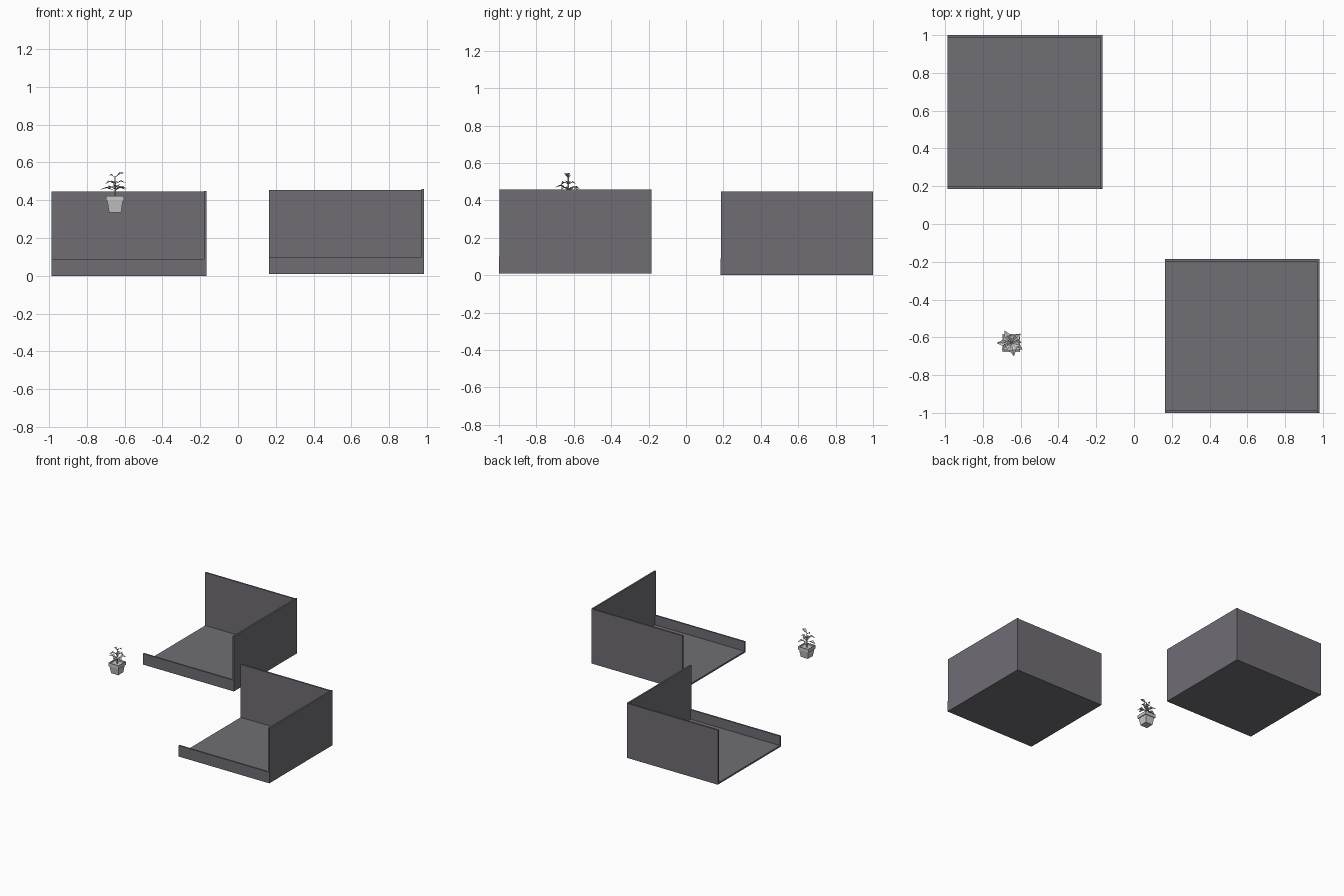
import bpy, bmesh
from math import cos, sin, radians
from mathutils import Vector, Matrix

cube = bpy.data.objects.get("Cube")
if cube:
    bpy.data.objects.remove(cube)


def material(name, rgb):
    m = bpy.data.materials.new(name)
    m.use_nodes = True
    m.diffuse_color = (*rgb, 1)
    m.node_tree.nodes["Principled BSDF"].inputs["Base Color"].default_value = (*rgb, 1)
    return m


wall_grey = material("wall_grey", (0.16, 0.152, 0.175))
floor_grey = material("floor_grey", (0.16, 0.157, 0.175))
pale_grey = material("pale_grey", (0.58, 0.58, 0.58))


def finish(name, bm, mat):
    mesh = bpy.data.meshes.new(name)
    bm.to_mesh(mesh)
    bm.free()
    mesh.materials.append(mat)
    obj = bpy.data.objects.new(name, mesh)
    bpy.context.collection.objects.link(obj)
    return obj


def box(name, low, high, mat):
    low, high = Vector(low), Vector(high)
    bm = bmesh.new()
    place = Matrix.Translation((low + high) / 2) @ Matrix.Diagonal((*(high - low), 1))
    bmesh.ops.create_cube(bm, size=1, matrix=place)
    return finish(name, bm, mat)


# Two open trays: floor, tall back and side walls, low front lip
W, D, H, LIP, T = 0.82, 0.815, 0.445, 0.09, 0.013


def tray(label, x, y, z):
    x2, y2 = x + W, y + D
    box(label + "_floor", (x, y + T, z), (x2 - T, y2 - T, z + T), floor_grey)
    box(label + "_back_wall", (x, y2 - T, z), (x2 - T, y2, z + H), wall_grey)
    box(label + "_side_wall", (x2 - T, y + 0.003, z), (x2, y2, z + H + 0.004), wall_grey)
    box(label + "_front_lip", (x, y, z), (x2 - T, y + T, z + LIP), wall_grey)
    box(label + "_lip_end", (x2 - T, y, z), (x2, y + 0.003, z + LIP), wall_grey)


tray("rear_tray", -0.987, 0.185, 0)
tray("front_tray", 0.163, -1.0, 0.01)

# Square tapered pot with a rim and sunken soil
PX, PY = -0.65, -0.63
bm = bmesh.new()
rings = []
for half, z in [(0.032, 0.335), (0.041, 0.395), (0.047, 0.395),
                (0.047, 0.421), (0.041, 0.421), (0.041, 0.41)]:
    rings.append([bm.verts.new((PX + sx * half, PY + sy * half, z))
                  for sx, sy in ((-1, -1), (1, -1), (1, 1), (-1, 1))])
for a, b in zip(rings, rings[1:]):
    for i in range(4):
        j = (i + 1) % 4
        bm.faces.new((a[i], a[j], b[j], b[i]))
bm.faces.new(rings[0][::-1])
bm.faces.new(rings[-1])
finish("pot", bm, pale_grey)

# Thin stem
bm = bmesh.new()
bmesh.ops.create_cone(bm, cap_ends=True, segments=5, radius1=0.005, radius2=0.003,
                      depth=0.12, matrix=Matrix.Translation((PX, PY, 0.468)))
finish("stem", bm, pale_grey)


# Leaves folded along the middle, each rising and then drooping
def leaf(bm, angle, z, length, width, rise, droop):
    out = Vector((cos(radians(angle)), sin(radians(angle)), 0))
    side = Vector((-out.y, out.x, 0)) * width / 2
    up = Vector((0, 0, 1))
    root = Vector((PX, PY, z))
    mid = root + out * length * 0.55 + up * rise
    tip = root + out * length + up * (rise - droop)
    lift = up * width * 0.2
    r, m, t, a, b = [bm.verts.new(p) for p in
                     (root, mid, tip, mid + side + lift, mid - side + lift)]
    for tri in ((r, m, a), (m, t, a), (r, b, m), (b, t, m)):
        bm.faces.new(tri)


bm = bmesh.new()
for angle, z, length, width, rise, droop in [
        (180, 0.45, 0.078, 0.036, 0.014, 0.008),
        (118, 0.455, 0.074, 0.036, 0.016, 0.012),
        (45, 0.45, 0.072, 0.036, 0.016, 0.01),
        (-30, 0.455, 0.07, 0.036, 0.014, 0.01),
        (-78, 0.46, 0.072, 0.036, 0.018, 0.008),
        (215, 0.485, 0.062, 0.034, 0.012, 0.012),
        (5, 0.485, 0.056, 0.032, 0.014, 0.008),
        (90, 0.485, 0.045, 0.03, 0.012, 0.01),
        (-15, 0.52, 0.052, 0.034, 0.02, -0.004),
        (170, 0.515, 0.035, 0.026, 0.018, 0.004)]:
    leaf(bm, angle, z, length, width, rise, droop)
finish("leaves", bm, pale_grey)
